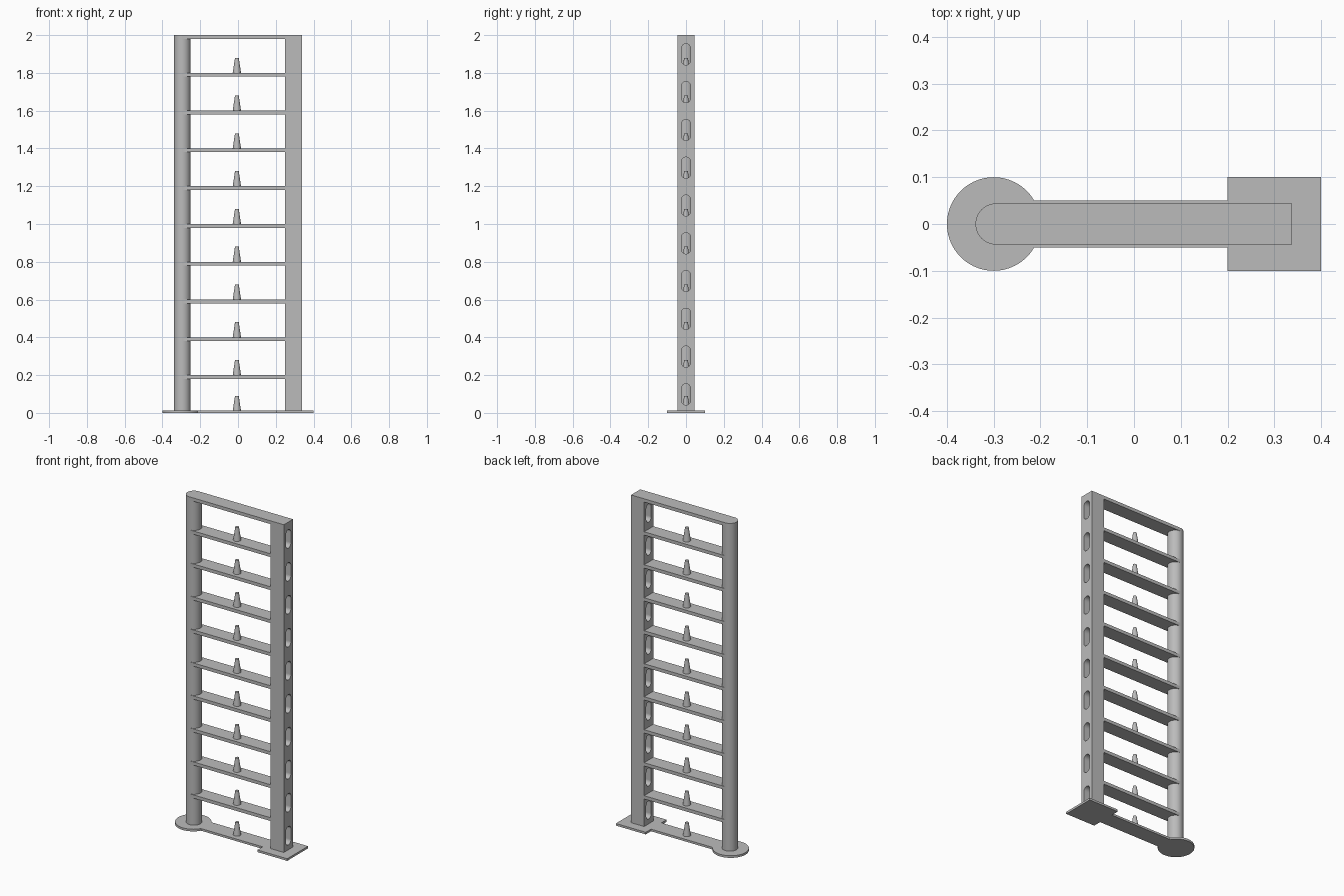
import bpy, math

if "Cube" in bpy.data.objects:
    bpy.data.objects.remove(bpy.data.objects["Cube"])

gray = bpy.data.materials.new("gray")
gray.diffuse_color = (0.5, 0.5, 0.5, 1)
gray.use_nodes = True
gray.node_tree.nodes["Principled BSDF"].inputs["Base Color"].default_value = gray.diffuse_color


def finish(name, material=gray):
    ob = bpy.context.object
    ob.name = name
    ob.data.materials.append(material)
    return ob


def box(name, x0, x1, half_y, z0, z1):
    bpy.ops.mesh.primitive_cube_add(size=1, location=((x0 + x1) / 2, 0, (z0 + z1) / 2))
    bpy.context.object.scale = (x1 - x0, 2 * half_y, z1 - z0)
    bpy.ops.object.transform_apply(location=False, rotation=False, scale=True)
    return finish(name)


def cone(name, x, r0, r1, z0, z1, verts=64):
    bpy.ops.mesh.primitive_cone_add(vertices=verts, radius1=r0, radius2=r1, depth=z1 - z0,
                                    location=(x, 0, (z0 + z1) / 2))
    bpy.ops.object.shade_smooth_by_angle(angle=math.radians(30))
    return finish(name)


def slot_cutter(z, r=0.024, half=0.056):
    """Upright rounded slot prism running along x through the square post."""
    ring = []
    for i in range(34):
        a = math.pi * (i if i < 17 else i - 1) / 16
        ring.append((r * math.cos(a), r * math.sin(a) + (half - r) * (1 if i < 17 else -1)))
    n = len(ring)
    verts = [(x, y, z + dz) for x in (0.2, 0.4) for y, dz in ring]
    faces = [tuple(range(n))[::-1], tuple(range(n, 2 * n))]
    faces += [(i, (i + 1) % n, n + (i + 1) % n, n + i) for i in range(n)]
    return verts, faces


BASE = 0.013
HALF = 0.044
ROUND_X = -0.295

# Base: round foot, square foot and the strip joining them
cone("round_foot", -0.3, 0.1, 0.1, 0, BASE, 96)
box("square_foot", 0.2, 0.4, 0.1, 0, BASE)
box("base_strip", -0.3, 0.2, 0.05, 0, BASE)

# Posts
cone("round_post", ROUND_X, HALF, HALF, BASE, 2.0)
post = box("square_post", 0.25, 0.338, HALF, BASE, 2.0)

# Slots cut through the square post, one per level
all_verts, all_faces = [], []
for k in range(10):
    v, f = slot_cutter(0.098 + 0.2 * k)
    off = len(all_verts)
    all_verts += v
    all_faces += [tuple(off + i for i in face) for face in f]
mesh = bpy.data.meshes.new("slot_cutter")
mesh.from_pydata(all_verts, [], all_faces)
mesh.update()
cutter = bpy.data.objects.new("slot_cutter", mesh)
bpy.context.collection.objects.link(cutter)
cutter.hide_render = True
mod = post.modifiers.new("slots", 'BOOLEAN')
mod.operation = 'DIFFERENCE'
mod.solver = 'EXACT'
mod.object = cutter
bpy.context.view_layer.objects.active = post
bpy.ops.object.modifier_apply(modifier=mod.name)
bpy.data.objects.remove(cutter)

# Shelves between the posts, and a tapered peg on every level
for k in range(10):
    box("shelf", ROUND_X, 0.25, HALF, 0.2 * k + 0.18, 0.2 * k + 0.2)
    z = 0.2 * k if k else 0.01
    cone("peg", -0.006, 0.022, 0.01, z, z + 0.08, 32)
